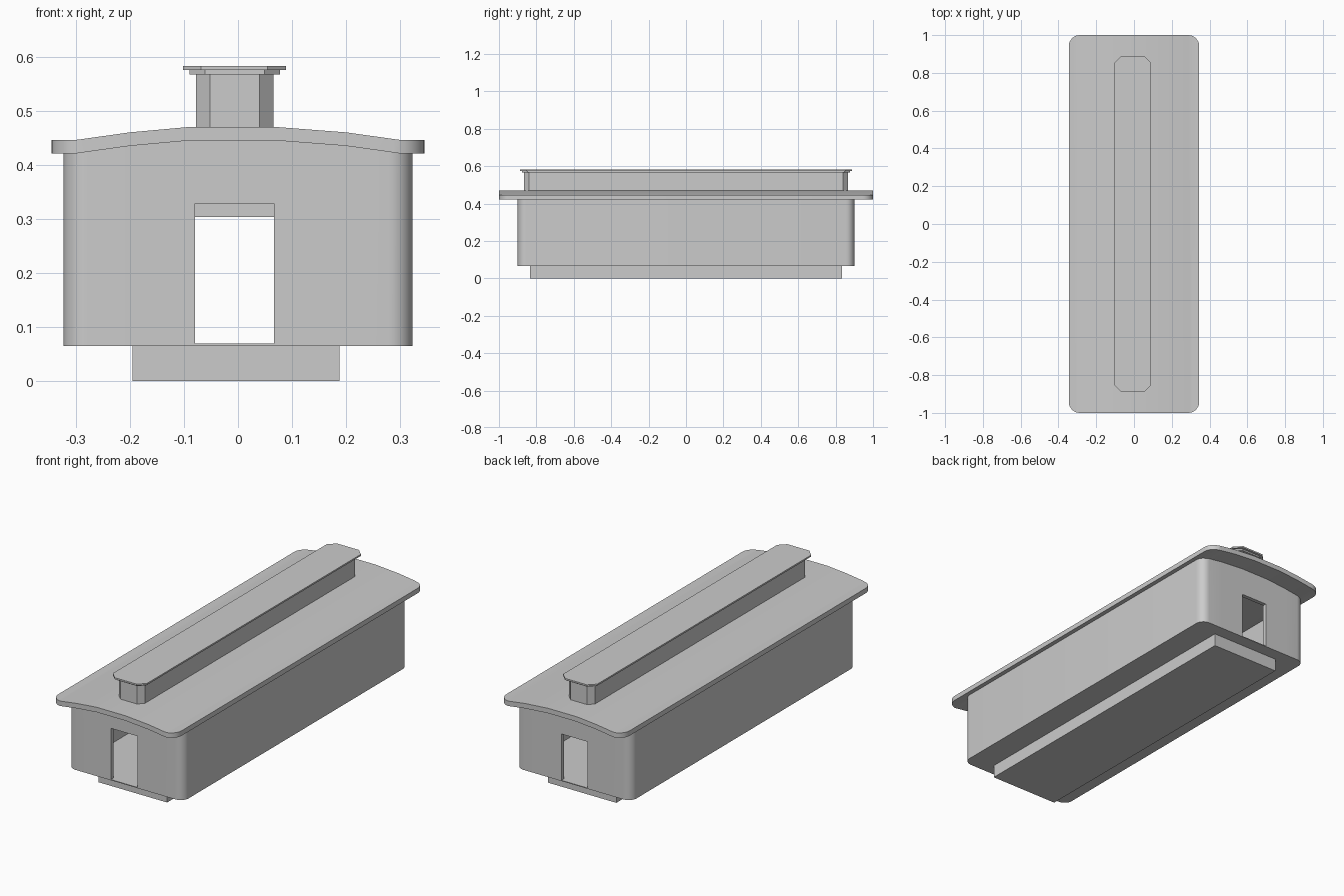
import bpy, bmesh, math

if "Cube" in bpy.data.objects:
    bpy.data.objects.remove(bpy.data.objects["Cube"])

# Underside of the arched roof, as (x, z)
ARCH = [(-0.345, 0.421), (-0.30, 0.421), (-0.20, 0.435), (-0.09, 0.445),
        (0.07, 0.445), (0.20, 0.435), (0.30, 0.421), (0.345, 0.421)]
ROOF_T = 0.025


def arch_z(x):
    x = max(ARCH[0][0], min(ARCH[-1][0], x))
    for (x0, z0), (x1, z1) in zip(ARCH, ARCH[1:]):
        if x <= x1:
            return z0 + (z1 - z0) * (x - x0) / (x1 - x0)
    return ARCH[-1][1]


def outline(x0, x1, hy, r, seg):
    """Rectangle in plan with rounded (or chamfered, seg=1) corners."""
    if r == 0:
        return [(x1, hy), (x0, hy), (x0, -hy), (x1, -hy)]
    pts = []
    corners = [(x1 - r, hy - r), (x0 + r, hy - r), (x0 + r, r - hy), (x1 - r, r - hy)]
    for k, (cx, cy) in enumerate(corners):
        for i in range(seg + 1):
            a = math.pi / 2 * (k + i / seg)
            pts.append((cx + r * math.cos(a), cy + r * math.sin(a)))
    return pts


def prism(name, pts, bottom, top, smooth=False):
    """Extrude a plan outline; bottom and top are heights or functions of x."""
    low = bottom if callable(bottom) else lambda x: bottom
    high = top if callable(top) else lambda x: top
    bm = bmesh.new()
    bm.faces.new([bm.verts.new((x, y, 0)) for x, y in pts])
    if callable(bottom) or callable(top):
        for x, _ in ARCH[1:-1]:
            bmesh.ops.bisect_plane(bm, geom=bm.verts[:] + bm.edges[:] + bm.faces[:],
                                   plane_co=(x, 0, 0), plane_no=(1, 0, 0))
    base = bm.verts[:]
    ext = bmesh.ops.extrude_face_region(bm, geom=bm.faces[:], use_keep_orig=True)
    upper = [g for g in ext["geom"] if isinstance(g, bmesh.types.BMVert)]
    for v in base:
        v.co.z = low(v.co.x)
    for v in upper:
        v.co.z = high(v.co.x)
    bmesh.ops.recalc_face_normals(bm, faces=bm.faces[:])
    mesh = bpy.data.meshes.new(name)
    bm.to_mesh(mesh)
    bm.free()
    ob = bpy.data.objects.new(name, mesh)
    bpy.context.collection.objects.link(ob)
    if smooth:
        select(ob)
        bpy.ops.object.shade_smooth_by_angle(angle=math.radians(30))
    return ob


def select(ob):
    bpy.ops.object.select_all(action='DESELECT')
    ob.select_set(True)
    bpy.context.view_layer.objects.active = ob


def cut(ob, cutter):
    cutter.hide_render = True
    mod = ob.modifiers.new("cut", 'BOOLEAN')
    mod.operation = 'DIFFERENCE'
    mod.solver = 'EXACT'
    mod.object = cutter
    select(ob)
    bpy.ops.object.modifier_apply(modifier=mod.name)
    bpy.data.objects.remove(cutter)


# Underframe
prism("underframe", outline(-0.195, 0.188, 0.835, 0, 1), 0, 0.065)

# Hollow body with an end doorway front and back
body = prism("body_shell", outline(-0.323, 0.323, 0.90, 0.045, 8), 0.065, arch_z)
cut(body, prism("cavity", outline(-0.303, 0.303, 0.88, 0.025, 8), 0.068, 0.6))
for side, head in ((-1, 0.328), (1, 0.303)):
    door = prism("door_cutter", outline(-0.08, 0.067, 0.06, 0, 1), 0.069, head)
    door.location.y = side * 0.90
    bpy.context.view_layer.update()
    cut(body, door)
select(body)
bpy.ops.object.shade_smooth_by_angle(angle=math.radians(30))

# Arched roof plate
prism("roof", outline(-0.345, 0.345, 1.0, 0.058, 8), arch_z,
      lambda x: arch_z(x) + ROOF_T, smooth=True)

# Raised roof lantern with a two-step cap
prism("lantern", outline(-0.078, 0.066, 0.865, 0.026, 1), 0.46, 0.567)
prism("lantern_cap_lower", outline(-0.09, 0.078, 0.876, 0.029, 1), 0.567, 0.575)
prism("lantern_cap_upper", outline(-0.102, 0.089, 0.888, 0.034, 1), 0.575, 0.583)
